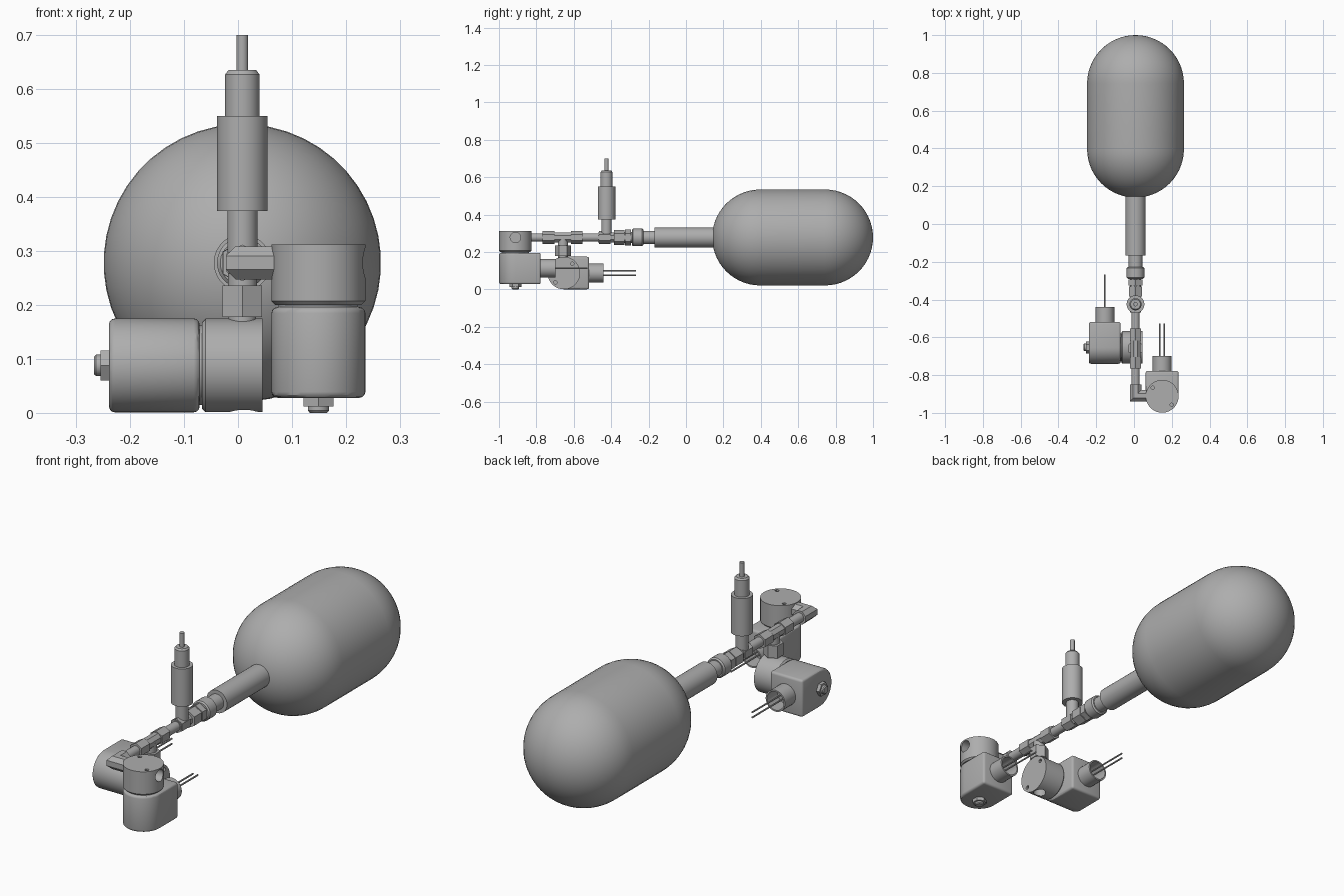
import bpy, bmesh
from math import pi, sin, cos, radians
from mathutils import Vector, Matrix

cube = bpy.data.objects.get("Cube")
if cube:
    bpy.data.objects.remove(cube, do_unlink=True)

metal = bpy.data.materials.new("plain_grey")
metal.use_nodes = True
grey = (0.42, 0.42, 0.42, 1)
metal.diffuse_color = grey
metal.node_tree.nodes["Principled BSDF"].inputs["Base Color"].default_value = grey
parts = []
AXES = {
    "x": Matrix.Rotation(pi / 2, 4, "Y"),
    "y": Matrix.Rotation(-pi / 2, 4, "X"),
    "z": Matrix.Identity(4),
}


def finish(name, bm, matrix):
    """Turn a bmesh into a shaded object, baked into place."""
    bmesh.ops.remove_doubles(bm, verts=bm.verts, dist=1e-5)
    bmesh.ops.recalc_face_normals(bm, faces=bm.faces)
    bm.transform(matrix)
    mesh = bpy.data.meshes.new(name)
    bm.to_mesh(mesh)
    bm.free()
    mesh.materials.append(metal)
    ob = bpy.data.objects.new(name, mesh)
    bpy.context.collection.objects.link(ob)
    parts.append(ob)
    return ob


def skin(bm, rings, capped=True):
    """Bridge successive rings of points with quads."""
    loops = [[bm.verts.new(p) for p in ring] for ring in rings]
    n = len(loops[0])
    for a, b in zip(loops, loops[1:]):
        for i in range(n):
            j = (i + 1) % n
            bm.faces.new((a[i], a[j], b[j], b[i]))
    if capped:
        bm.faces.new(loops[0][::-1])
        bm.faces.new(loops[-1])


def lathe(name, profile, axis="z", at=(0, 0, 0), sides=32, frame=None):
    """Revolve (radius, distance) points about an axis through a point."""
    bm = bmesh.new()
    turn = pi / sides
    skin(bm, [[(r * cos(2 * pi * i / sides + turn), r * sin(2 * pi * i / sides + turn), t)
               for i in range(sides)] for r, t in profile])
    place = Matrix.Translation(at) @ AXES[axis]
    return finish(name, bm, (frame or Matrix.Identity(4)) @ place)


def rod(name, r, a, b, axis="z", at=(0, 0, 0), sides=32, frame=None, bevel=0.0):
    profile = [(r, a), (r, b)]
    if bevel:
        profile = [(r - bevel, a), (r, a + bevel), (r, b - bevel), (r - bevel, b)]
    return lathe(name, profile, axis, at, sides, frame)


def cut(ob, cutters):
    """Subtract cutters, then delete them."""
    for c in cutters:
        mod = ob.modifiers.new("cut", "BOOLEAN")
        mod.operation, mod.solver, mod.object = "DIFFERENCE", "EXACT", c
        c.hide_render = True
    bake(ob)
    for c in cutters:
        parts.remove(c)
        bpy.data.objects.remove(c, do_unlink=True)


def bake(ob):
    dg = bpy.context.evaluated_depsgraph_get()
    dg.update()
    mesh = bpy.data.meshes.new_from_object(ob.evaluated_get(dg))
    ob.modifiers.clear()
    ob.data = mesh


# Main line shared by the tank, neck and pipe fittings
X, Z = 0.008, 0.278
LINE = (X, 0, Z)

# Pressure tank with domed ends
R, STEPS = 0.257, 14
dome = [(R * sin(pi / 2 * i / STEPS), R * cos(pi / 2 * i / STEPS)) for i in range(STEPS + 1)]
tank = [(max(r, 1e-6), 0.397 - t) for r, t in dome]
tank += [(max(r, 1e-6), 0.743 + t) for r, t in reversed(dome)]
lathe("tank", tank, "y", LINE, 48)
rod("tank_neck", 0.053, -0.168, 0.17, "y", LINE)

# Couplings between the neck and the sensor tee
rod("neck_adapter", 0.036, -0.23, -0.16, "y", LINE)
rod("union_ring", 0.047, -0.29, -0.228, "y", LINE, bevel=0.006)
rod("union_collar", 0.042, -0.325, -0.295, "y", LINE, sides=6)
rod("union_neck", 0.03, -0.34, -0.28, "y", LINE)
rod("union_nut", 0.041, -0.385, -0.33, "y", LINE, sides=6)

# Thin pipe run with tees and hex collars
rod("pipe_run", 0.022, -0.88, -0.37, "y", LINE, 24)
for i, y in enumerate((-0.735, -0.585, -0.435)):
    rod(f"pipe_collar_{i + 1}", 0.034, y - 0.031, y + 0.031, "y", LINE, 6)
for i, y in enumerate((-0.66, -0.425)):
    rod(f"tee_body_{i + 1}", 0.028, y - 0.045, y + 0.045, "y", LINE, 8)

# Elbow: mitred octagonal bend toward the front valve
bm = bmesh.new()
ring = [(0.033 * cos(pi / 8 + pi / 4 * i), 0.033 * sin(pi / 8 + pi / 4 * i)) for i in range(8)]
YE = -0.909
skin(bm, [[(X + u, -0.85, Z + w) for u, w in ring],
          [(X + u, YE + u, Z + w) for u, w in ring],
          [(0.075, YE + u, Z + w) for u, w in ring]])
finish("elbow", bm, Matrix.Identity(4))

# Upright pressure sensor
POST = (X, -0.425, 0)
rod("sensor_stem", 0.028, Z, 0.38, "z", POST, 24)
rod("sensor_body", 0.047, 0.374, 0.55, "z", POST)
lathe("sensor_cap", [(0.032, 0.54), (0.032, 0.627), (0.026, 0.635)], "z", POST)
rod("sensor_pin", 0.011, 0.63, 0.70, "z", POST, 16)

# Branch from the second tee down to the rear valve
BRANCH = (X, -0.658, 0)
rod("branch_stub", 0.027, 0.22, Z, "z", BRANCH, 24)
rod("branch_nut", 0.042, 0.178, 0.236, "z", BRANCH, 6)
rod("branch_thread", 0.026, 0.13, 0.19, "z", BRANCH, 24)


def valve(tag, frame):
    """Solenoid valve: coil below, ported body above, conduit toward +y."""
    r = 0.087
    rod(tag + "_end_stub", 0.02, 0, 0.03, sides=20, frame=frame, bevel=0.004)
    rod(tag + "_end_nut", 0.032, 0.012, 0.032, sides=6, frame=frame)

    # Coil housing, round at the front and square at the back
    outline = [(r * cos(a), r * sin(a)) for a in (pi + pi * i / 24 for i in range(25))]
    outline += [(r, 0.135), (-r, 0.135)]
    bm = bmesh.new()
    skin(bm, [[(x, y, z) for x, y in outline] for z in (0.028, 0.196)])
    coil = finish(tag + "_coil", bm, frame)
    mod = coil.modifiers.new("round", "BEVEL")
    mod.width, mod.segments, mod.angle_limit = 0.011, 3, radians(35)
    bake(coil)

    # Body with side port and two screw holes
    rod(tag + "_seal", 0.074, 0.19, 0.212, frame=frame)
    body = lathe(tag + "_body", [(0.08, 0.2), (r, 0.207), (r, 0.312)], sides=48, frame=frame)
    cutters = [rod("port_cutter", 0.028, 0.03, 0.12, "x", (0, 0, Z), 24, frame)]
    for s in (-1, 1):
        cutters.append(rod("screw_cutter", 0.009, 0.29, 0.33, "z", (s * 0.05, -s * 0.045, 0), 12, frame))
    cut(body, cutters)

    # Open conduit with two wires
    lathe(tag + "_conduit", [(0.05, 0.12), (0.05, 0.213), (0.043, 0.213), (0.043, 0.137)],
          "y", (0, 0, 0.113), 32, frame)
    for n, s in (("a", -1), ("b", 1)):
        rod(f"{tag}_wire_{n}", 0.004, 0.13, 0.385, "y", (s * 0.012, 0, 0.113), 8, frame)


valve("front_valve", Matrix.Translation((0.149, -0.912, 0)))
valve("rear_valve", Matrix.Translation((-0.267, -0.653, 0.088)) @ Matrix.Rotation(pi / 2, 4, "Y"))

# Smooth shading with sharp edges kept
bpy.ops.object.select_all(action="DESELECT")
for ob in parts:
    ob.select_set(True)
bpy.context.view_layer.objects.active = parts[0]
bpy.ops.object.shade_smooth_by_angle(angle=radians(30))
